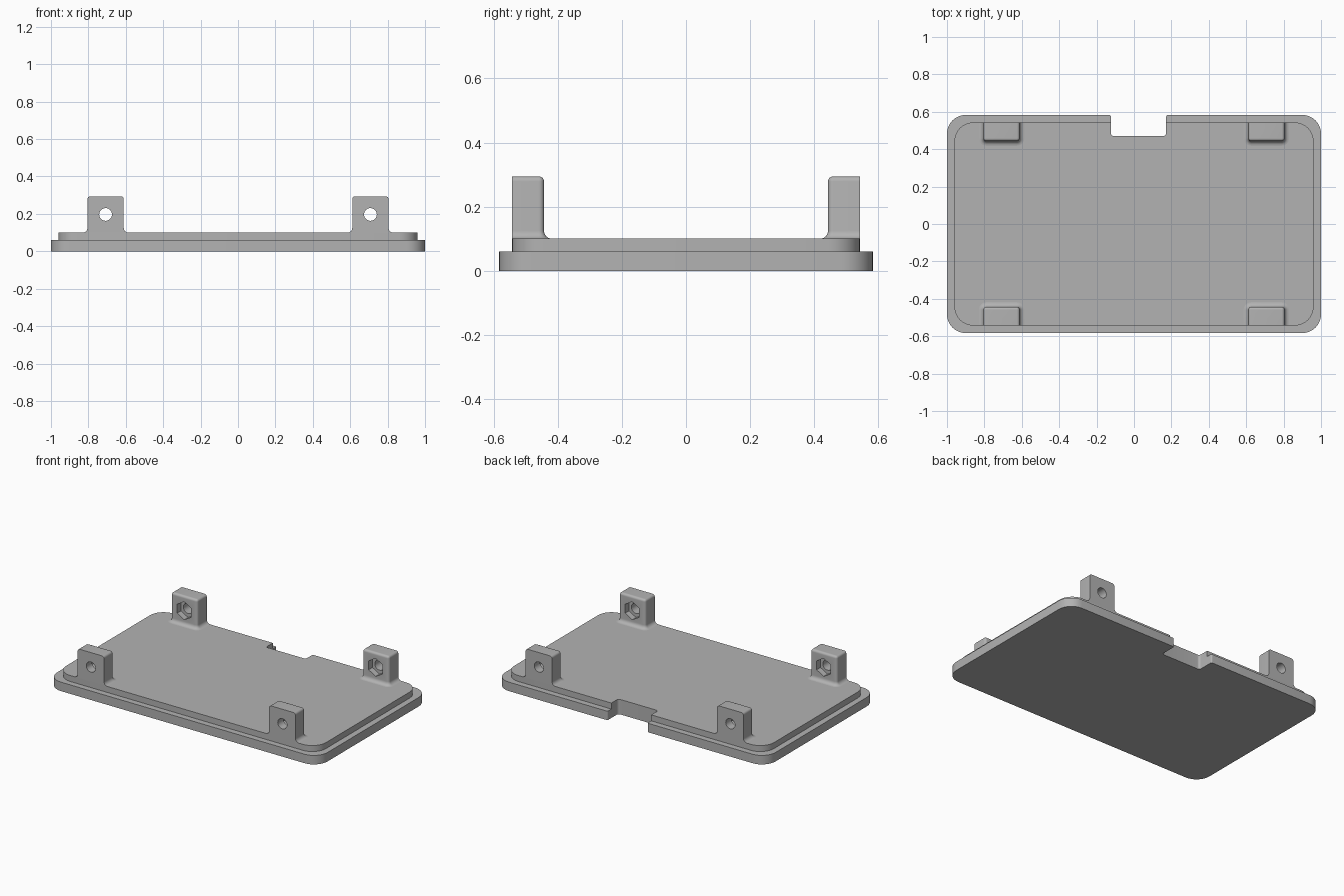
import bpy, bmesh, math
from mathutils import Vector

if "Cube" in bpy.data.objects:
    bpy.data.objects.remove(bpy.data.objects["Cube"])

grey = bpy.data.materials.new("light grey")
grey.diffuse_color = (0.45, 0.45, 0.45, 1)
grey.use_nodes = True
grey.node_tree.nodes["Principled BSDF"].inputs["Base Color"].default_value = grey.diffuse_color


def rounded(corners, steps=8):
    """Outline through (x, y, radius) corners, each rounded by an arc."""
    pts = []
    for i, (x, y, r) in enumerate(corners):
        p = Vector((x, y))
        if r <= 0:
            pts.append(p)
            continue
        a = (Vector(corners[i - 1][:2]) - p).normalized()
        b = (Vector(corners[(i + 1) % len(corners)][:2]) - p).normalized()
        centre = p + (a + b) * r          # right-angled corners
        for k in range(steps + 1):
            t = k / steps * math.pi / 2
            pts.append(centre - b * r * math.cos(t) - a * r * math.sin(t))
    return pts


def loft(name, rings):
    """Closed solid through (outline, z) rings of equal point count."""
    bm = bmesh.new()
    loops = [[bm.verts.new((p.x, p.y, z)) for p in pts] for pts, z in rings]
    n = len(loops[0])
    for lo, hi in zip(loops, loops[1:]):
        for i in range(n):
            j = (i + 1) % n
            bm.faces.new((lo[i], lo[j], hi[j], hi[i]))
    bm.faces.new(loops[0][::-1])
    bm.faces.new(loops[-1])
    bmesh.ops.recalc_face_normals(bm, faces=bm.faces)
    mesh = bpy.data.meshes.new(name)
    bm.to_mesh(mesh)
    bm.free()
    mesh.materials.append(grey)
    ob = bpy.data.objects.new(name, mesh)
    bpy.context.collection.objects.link(ob)
    return ob


def smooth(ob):
    bpy.ops.object.select_all(action='DESELECT')
    ob.select_set(True)
    bpy.context.view_layer.objects.active = ob
    bpy.ops.object.shade_smooth_by_angle(angle=math.radians(32))


def plate(name, hx, hy, r, lip, z0, z1):
    # rounded rectangle with a cable notch in the back edge
    left, right, floor = -0.123, 0.172, 0.47
    outline = rounded([(-hx, -hy, r), (hx, -hy, r), (hx, hy, r),
                       (right, hy, lip), (right, floor, 0.016),
                       (left, floor, 0.016), (left, hy, lip), (-hx, hy, r)])
    smooth(loft(name, [(outline, z0), (outline, z1)]))


plate("base_plate", 1.0, 0.583, 0.1, 0.01, 0, 0.06)
plate("raised_plate", 0.96, 0.543, 0.1, 0, 0.06, 0.1)

# Screw tabs: flared foot, rounded top, flush outer face
OUT, IN, HALF, TOP, CX = 0.543, 0.443, 0.097, 0.294, 0.708
FOOT, EDGE = 0.025, 0.015


def tab_ring(d, cx, s):
    w, r = HALF + d, EDGE + d + 0.001
    return rounded([(cx - w, s * OUT, 0), (cx - w, s * (IN - d), r),
                    (cx + w, s * (IN - d), r), (cx + w, s * OUT, 0)], 6)


def cutter(name, sides, radius, cx, y0, y1, turn):
    bpy.ops.mesh.primitive_cylinder_add(
        vertices=sides, radius=radius, depth=abs(y1 - y0),
        location=(cx, (y0 + y1) / 2, 0.197),
        rotation=(math.pi / 2, turn, 0))
    ob = bpy.context.object
    ob.name = name
    ob.hide_render = True
    ob.data.materials.append(grey)
    return ob


angles = [k / 6 * math.pi / 2 for k in range(7)]
profile = [(FOOT * (1 - math.sin(a)), 0.1 + FOOT * (1 - math.cos(a))) for a in angles]
profile += [(EDGE * (math.cos(a) - 1), TOP - EDGE + EDGE * math.sin(a)) for a in angles]

for s, depth_name in ((-1, "front"), (1, "back")):
    for cx, side in ((-CX, "left"), (CX, "right")):
        tab = loft(f"{depth_name}_{side}_tab",
                   [(tab_ring(d, cx, s), z) for d, z in profile])
        # round screw hole and hexagonal nut pocket on the inner face
        tools = [cutter("screw_hole_cutter", 32, 0.034, cx, s * 0.40, s * 0.60, 0),
                 cutter("nut_pocket_cutter", 6, 0.06, cx, s * 0.40, s * 0.483, 0)]
        for tool in tools:
            mod = tab.modifiers.new("cut", 'BOOLEAN')
            mod.object, mod.operation, mod.solver = tool, 'DIFFERENCE', 'EXACT'
            bpy.context.view_layer.objects.active = tab
            bpy.ops.object.modifier_apply(modifier=mod.name)
        for tool in tools:
            bpy.data.objects.remove(tool)
        smooth(tab)
